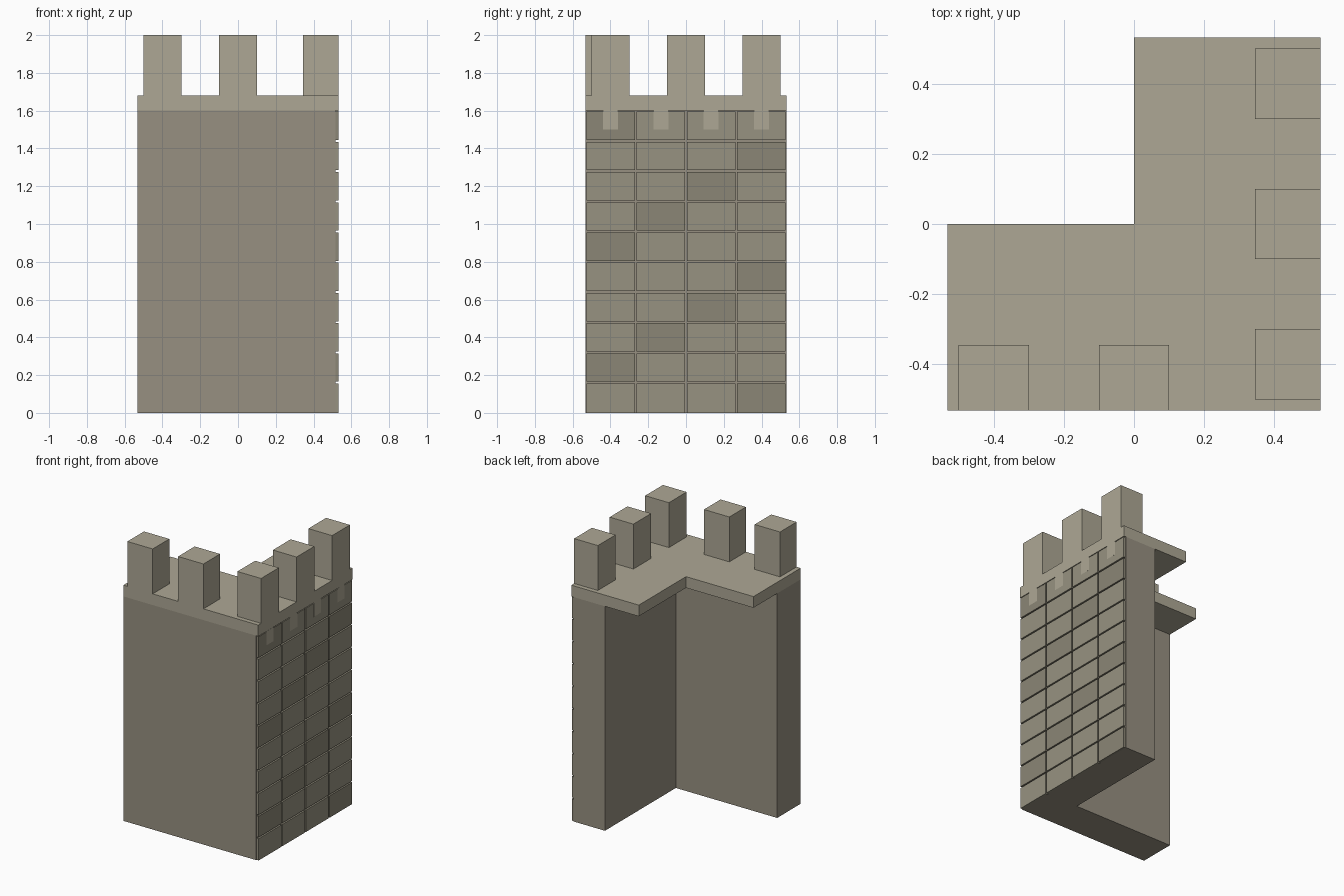
import bpy, bmesh

if "Cube" in bpy.data.objects:
    bpy.data.objects.remove(bpy.data.objects["Cube"])

H = 0.532      # outer half width
CORE = 0.516   # structural face behind the brick courses
T = 0.267      # wall inner face


def material(name, rgb):
    m = bpy.data.materials.new(name)
    m.diffuse_color = (*rgb, 1)
    m.use_nodes = True
    m.node_tree.nodes["Principled BSDF"].inputs["Base Color"].default_value = m.diffuse_color
    return m


trim = material("light_stone", (0.42, 0.39, 0.30))
body = material("wall_stone", (0.31, 0.28, 0.22))
brick = material("brick_stone", (0.31, 0.29, 0.22))
dark = material("dark_brick_stone", (0.26, 0.24, 0.18))


def make(name, bm, mat):
    bmesh.ops.recalc_face_normals(bm, faces=bm.faces)
    mesh = bpy.data.meshes.new(name)
    bm.to_mesh(mesh)
    bm.free()
    mesh.materials.append(mat)
    obj = bpy.data.objects.new(name, mesh)
    bpy.context.collection.objects.link(obj)
    return obj


def prism(name, outline, z0, z1, mat):
    bm = bmesh.new()
    face = bm.faces.new([bm.verts.new((x, y, z0)) for x, y in outline])
    top = bmesh.ops.extrude_face_region(bm, geom=[face], use_keep_orig=True)["geom"]
    verts = [v for v in top if isinstance(v, bmesh.types.BMVert)]
    bmesh.ops.translate(bm, verts=verts, vec=(0, 0, z1 - z0))
    return make(name, bm, mat)


def box(name, x0, x1, y0, y1, z0, z1, mat):
    return prism(name, [(x0, y0), (x1, y0), (x1, y1), (x0, y1)], z0, z1, mat)


def corner(outer, inner_x, inner_y):
    return [(-H, -H), (outer, -H), (outer, H), (inner_x, H),
            (inner_x, inner_y), (-H, inner_y)]


# L-shaped wall and the wider walkway on top of it
prism("wall", corner(CORE, T, -T), 0, 1.6, body)
prism("walkway", corner(H, 0, 0), 1.6, 1.68, trim)

# Raised brick courses on the right face, darker bricks stepping diagonally
pitch, course, gap = 2 * H / 4, 0.16, 0.005
for row in range(10):
    for col in range(4):
        y = -H + col * pitch
        z = row * course
        box("brick", CORE - 0.01, H, y + gap, y + pitch - gap,
            z + (gap if row else 0), z + course - gap,
            dark if col == (row + 3) % 4 else brick)

# Small corbels under the walkway, flush with the brick face
for y in (-0.4, -0.133, 0.133, 0.4):
    box("corbel", CORE - 0.01, H + 0.0005, y - 0.04, y + 0.04, 1.5, 1.6, trim)

# Merlons along the two outer edges
for c in (-0.4, 0, 0.4):
    box("right_merlon", 0.345, H, c - 0.1, c + 0.1, 1.68, 2.0, trim)
for c in (-0.4, 0):
    box("front_merlon", c - 0.1, c + 0.1, -H, -0.345, 1.68, 2.0, trim)
